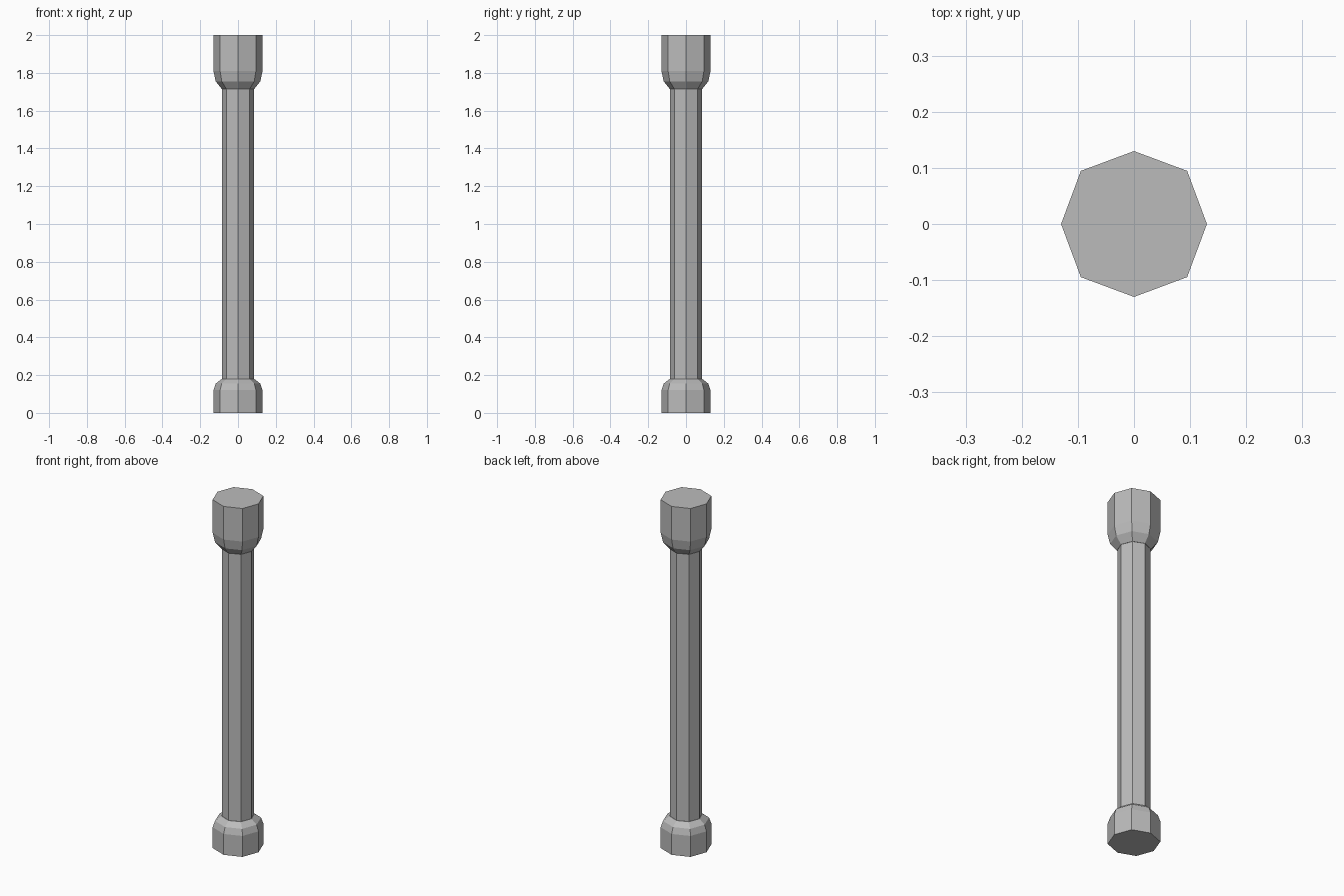
import bpy
import bmesh
from math import cos, sin, pi

cube = bpy.data.objects.get("Cube")
if cube:
    bpy.data.objects.remove(cube, do_unlink=True)

SIDES = 8
grey = bpy.data.materials.new("plain grey")
grey.use_nodes = True
colour = (0.5, 0.5, 0.5, 1)
grey.diffuse_color = colour
grey.node_tree.nodes["Principled BSDF"].inputs["Base Color"].default_value = colour


def turned_part(name, profile):
    """Stack eight-sided rings of (radius, diagonal stretch, height), capped at both ends."""
    bm = bmesh.new()
    rings = []
    for radius, stretch, z in profile:
        ring = []
        for i in range(SIDES):
            r = radius * (stretch if i % 2 else 1)
            a = 2 * pi * i / SIDES
            ring.append(bm.verts.new((r * cos(a), r * sin(a), z)))
        rings.append(ring)
    for low, high in zip(rings, rings[1:]):
        for i in range(SIDES):
            j = (i + 1) % SIDES
            bm.faces.new((low[i], low[j], high[j], high[i]))
    bm.faces.new(rings[0])
    bm.faces.new(rings[-1])
    bmesh.ops.recalc_face_normals(bm, faces=bm.faces)
    mesh = bpy.data.meshes.new(name)
    bm.to_mesh(mesh)
    bm.free()
    mesh.materials.append(grey)
    obj = bpy.data.objects.new(name, mesh)
    bpy.context.collection.objects.link(obj)
    return obj


# Plain shaft running between the two collars
turned_part("shaft", [(0.085, 1, 0.1), (0.085, 1, 1.8)])

# Collars with a two-step rounded shoulder towards the shaft
FULL, SHOULDER, NECK = (0.13, 1.03), (0.118, 1.03), (0.086, 1.01)
turned_part("base_collar", [(*FULL, 0), (*FULL, 0.12), (*SHOULDER, 0.155), (*NECK, 0.18)])
turned_part("top_collar", [(*NECK, 1.715), (*SHOULDER, 1.755), (*FULL, 1.81), (*FULL, 2)])
